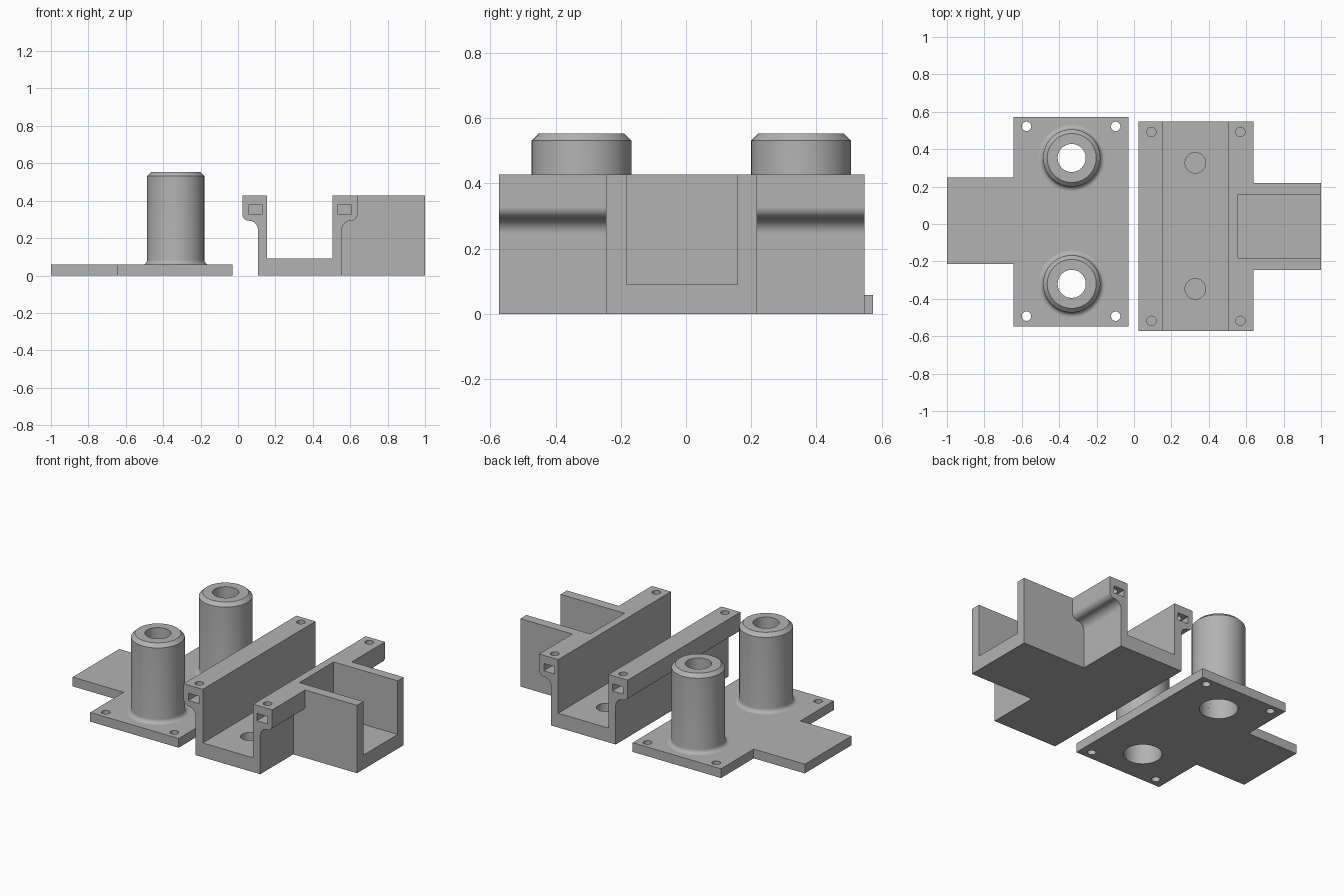
import bpy
import bmesh
from math import cos, sin, pi, radians
from mathutils import Matrix, Vector

if "Cube" in bpy.data.objects:
    bpy.data.objects.remove(bpy.data.objects["Cube"])

GREY = (0.45, 0.45, 0.45, 1)
mat = bpy.data.materials.new("plain grey")
mat.use_nodes = True
mat.diffuse_color = GREY
mat.node_tree.nodes["Principled BSDF"].inputs["Base Color"].default_value = GREY


def make(name, bm):
    bmesh.ops.recalc_face_normals(bm, faces=bm.faces)
    mesh = bpy.data.meshes.new(name)
    bm.to_mesh(mesh)
    bm.free()
    mesh.materials.append(mat)
    ob = bpy.data.objects.new(name, mesh)
    bpy.context.collection.objects.link(ob)
    return ob


def prism(name, pts, push):
    """Extrude a closed outline of 3D points along a vector."""
    bm = bmesh.new()
    face = bm.faces.new([bm.verts.new(p) for p in pts])
    out = bmesh.ops.extrude_face_region(bm, geom=[face])["geom"]
    moved = [v for v in out if isinstance(v, bmesh.types.BMVert)]
    bmesh.ops.translate(bm, verts=moved, vec=Vector(push))
    return make(name, bm)


def box(name, x0, x1, y0, y1, z0, z1):
    return prism(name, [(x0, y0, z0), (x1, y0, z0), (x1, y1, z0), (x0, y1, z0)],
                 (0, 0, z1 - z0))


def cylinder(name, x, y, r, z0, z1):
    bm = bmesh.new()
    bmesh.ops.create_cone(bm, cap_ends=True, segments=48, radius1=r, radius2=r,
                          depth=z1 - z0,
                          matrix=Matrix.Translation((x, y, (z0 + z1) / 2)))
    return make(name, bm)


def activate(ob):
    bpy.ops.object.select_all(action="DESELECT")
    ob.select_set(True)
    bpy.context.view_layer.objects.active = ob


def combine(ob, other, op="DIFFERENCE"):
    mod = ob.modifiers.new("combine", "BOOLEAN")
    mod.operation = op
    mod.solver = "EXACT"
    mod.object = other
    activate(ob)
    bpy.ops.object.modifier_apply(modifier=mod.name)
    bpy.data.objects.remove(other)


def smooth(ob):
    activate(ob)
    bpy.ops.object.shade_smooth_by_angle(angle=radians(30))


def arc(cx, cz, r, a0, a1, n=10):
    return [(cx + r * cos(radians(a0 + (a1 - a0) * i / n)),
             cz + r * sin(radians(a0 + (a1 - a0) * i / n))) for i in range(n + 1)]


# Base plate with side tab
T = 0.058
plate = prism("base_plate", [
    (-1, -0.215, 0), (-0.645, -0.215, 0), (-0.645, -0.547, 0), (-0.03, -0.547, 0),
    (-0.03, 0.573, 0), (-0.645, 0.573, 0), (-0.645, 0.248, 0), (-1, 0.248, 0)], (0, 0, T))
for x in (-0.575, -0.098):
    for y in (-0.493, 0.522):
        combine(plate, cylinder("cutter", x, y, 0.025, -0.1, 0.2))

# Hollow posts with filleted foot, chamfered rim and wider bore below
PX, R, BORE, WIDE, TOP = -0.333, 0.153, 0.075, 0.11, 0.553
foot = arc(R + 0.025, T + 0.025, 0.025, 270, 180, 6)
profile = foot + [(R, TOP - 0.022), (R - 0.022, TOP), (BORE, TOP),
                  (BORE, 0.46), (WIDE, 0.46), (WIDE, T)]
for name, y in (("front_post", -0.32), ("back_post", 0.353)):
    combine(plate, cylinder("cutter", PX, y, WIDE, -0.1, 0.2))
    bm = bmesh.new()
    verts = [bm.verts.new((r, 0, z)) for r, z in profile]
    edges = [bm.edges.new(pair) for pair in zip(verts, verts[1:])]
    bmesh.ops.spin(bm, geom=verts + edges, cent=(0, 0, 0), axis=(0, 0, 1),
                   angle=2 * pi, steps=64, use_merge=True)
    bmesh.ops.remove_doubles(bm, verts=bm.verts, dist=0.0001)
    post = make(name, bm)
    # Close the foot ring so the outside is found reliably, then open it again
    bm = bmesh.new()
    bm.from_mesh(post.data)
    cap = bmesh.ops.bridge_loops(bm, edges=[e for e in bm.edges if e.is_boundary])["faces"]
    bmesh.ops.recalc_face_normals(bm, faces=bm.faces)
    bmesh.ops.delete(bm, geom=cap, context="FACES_ONLY")
    bm.to_mesh(post.data)
    bm.free()
    post.location = (PX, y, 0)
    smooth(post)
smooth(plate)

# Channel housing: mirrored wall section with curved flanges
MID, Y0, Y1, H, FLOOR = 0.331, -0.573, 0.547, 0.427, 0.09
WALL, OUT, LIP = 0.175, 0.225, 0.308
half = [(OUT, 0)]
half += arc(OUT + 0.048, 0.245, 0.048, 180, 90)
half += arc(LIP - 0.035, 0.328, 0.035, 270, 360)
half += [(LIP, H), (WALL, H), (WALL, FLOOR)]
outline = half + [(-x, z) for x, z in reversed(half)]
housing = prism("channel_housing", [(MID + x, Y0, z) for x, z in outline], (0, Y1 - Y0, 0))

# Side box, open at the top and the outer end
combine(housing, box("side_box", 0.53, 1, -0.245, 0.218, 0, H), "UNION")
combine(housing, box("cutter", 0.555, 1.2, -0.182, 0.158, FLOOR, 0.6))

# Blind holes in the channel floor
for y in (-0.347, 0.327):
    combine(housing, cylinder("cutter", MID - 0.003, y, 0.055, 0.035, 0.2))

# Screw holes down into nut slots at the flange ends
for x in (0.093, 0.569):
    for end, inward in ((Y0, 1), (Y1, -1)):
        a, b = sorted((end - inward * 0.1, end + inward * 0.095))
        combine(housing, box("cutter", x - 0.037, x + 0.037, a, b, 0.33, 0.376))
        combine(housing, cylinder("cutter", x, end + inward * 0.055, 0.025, 0.35, 0.6))
smooth(housing)
housing.modifiers.new("even_shading", "WEIGHTED_NORMAL").keep_sharp = True
